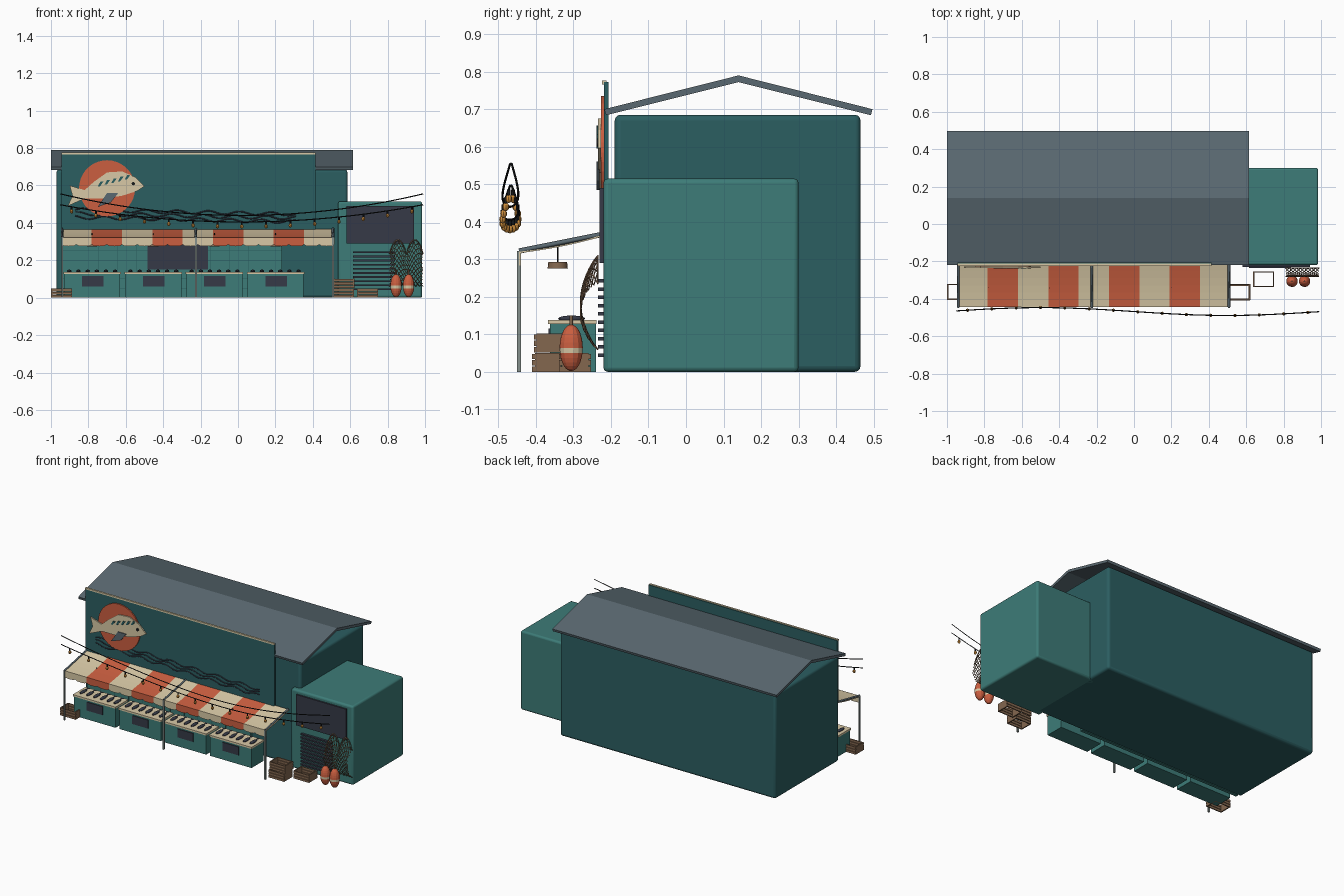
import bpy
import bmesh
from math import sin, cos, pi, radians
from mathutils import Matrix, Vector

default_cube = bpy.data.objects.get("Cube")
if default_cube:
    bpy.data.objects.remove(default_cube, do_unlink=True)


def make_material(name, hex_code):
    channels = [int(hex_code[i:i + 2], 16) / 255 for i in (0, 2, 4)]
    linear = [c / 12.92 if c < 0.04 else ((c + 0.055) / 1.055) ** 2.4 for c in channels]
    material = bpy.data.materials.new(name)
    material.use_nodes = True
    material.diffuse_color = (*linear, 1)
    material.node_tree.nodes["Principled BSDF"].inputs["Base Color"].default_value = (*linear, 1)
    return material


light_teal = make_material("light_teal", "3D7C78")
dark_teal = make_material("dark_teal", "2B5E61")
slate = make_material("slate", "5A6971")
cream = make_material("cream", "D8C9A6")
orange = make_material("orange", "CB5F40")
wood = make_material("wood", "83674F")
glass = make_material("dark_glass", "363A47")
black = make_material("black", "17191B")
amber = make_material("amber", "D08F3C")
pole_grey = make_material("pole_grey", "85908C")


def add_object(name, mesh, *materials):
    obj = bpy.data.objects.new(name, mesh)
    bpy.context.collection.objects.link(obj)
    for material in materials:
        mesh.materials.append(material)
    return obj


def finish(name, bm, *materials):
    bmesh.ops.recalc_face_normals(bm, faces=bm.faces)
    mesh = bpy.data.meshes.new(name)
    bm.to_mesh(mesh)
    bm.free()
    return add_object(name, mesh, *materials)


def add_box(bm, x, y, z):
    size = Matrix.Diagonal((x[1] - x[0], y[1] - y[0], z[1] - z[0], 1))
    centre = Vector((sum(x) / 2, sum(y) / 2, sum(z) / 2))
    bmesh.ops.create_cube(bm, size=1, matrix=Matrix.Translation(centre) @ size)


def box(name, x, y, z, material, bevel=0):
    bm = bmesh.new()
    add_box(bm, x, y, z)
    obj = finish(name, bm, material)
    if bevel:
        modifier = obj.modifiers.new("rounded_edges", "BEVEL")
        modifier.width, modifier.segments = bevel, 3
    return obj


def extrude_profile(name, points, offset, material):
    bm = bmesh.new()
    face = bm.faces.new([bm.verts.new(p) for p in points])
    result = bmesh.ops.extrude_face_region(bm, geom=[face])
    moved = [g for g in result["geom"] if isinstance(g, bmesh.types.BMVert)]
    bmesh.ops.translate(bm, verts=moved, vec=offset)
    return finish(name, bm, material)


def sign_plate(name, outline, front, material):
    return extrude_profile(name, [(x, front, z) for x, z in outline], (0, 0.008, 0), material)


def wires(name, paths, radius, material):
    curve = bpy.data.curves.new(name, "CURVE")
    curve.dimensions = "3D"
    curve.bevel_depth, curve.bevel_resolution = radius, 0
    curve.use_fill_caps = True
    for path in paths:
        spline = curve.splines.new("POLY")
        spline.points.add(len(path) - 1)
        for point, position in zip(spline.points, path):
            point.co = (*position, 1)
    helper = bpy.data.objects.new(name + "_path", curve)
    bpy.context.collection.objects.link(helper)
    bpy.context.view_layer.update()
    mesh = bpy.data.meshes.new_from_object(helper.evaluated_get(bpy.context.evaluated_depsgraph_get()))
    bpy.data.objects.remove(helper, do_unlink=True)
    mesh.materials.clear()
    return add_object(name, mesh, material)


def ball(bm, centre, size, segments=12):
    matrix = Matrix.Translation(centre) @ Matrix.Diagonal((*size, 1))
    bmesh.ops.create_uvsphere(bm, u_segments=segments, v_segments=segments, radius=1, matrix=matrix)


# Buildings and roof
box("main_building", (-0.97, 0.585), (-0.19, 0.465), (0, 0.685), dark_teal, 0.015)
box("annex", (0.535, 0.985), (-0.22, 0.30), (0, 0.515), light_teal, 0.012)
roof_profile = [(-0.218, 0.70), (0.14, 0.79), (0.497, 0.70), (0.493, 0.684), (0.14, 0.772), (-0.213, 0.684)]
extrude_profile("roof", [(-1, y, z) for y, z in roof_profile], (1.615, 0, 0), slate)

# Shop front wall with tile joints and a window
box("tiled_wall", (-0.945, 0.235), (-0.205, -0.185), (0, 0.36), light_teal)
bm = bmesh.new()
for i in range(1, 12):
    add_box(bm, (-0.946 + i * 0.1, -0.944 + i * 0.1), (-0.207, -0.2), (0, 0.36))
for i in range(1, 7):
    add_box(bm, (-0.945, 0.235), (-0.207, -0.2), (i * 0.05, i * 0.05 + 0.002))
finish("tile_joints", bm, dark_teal)
box("shop_window", (-0.485, -0.16), (-0.212, -0.2), (0.15, 0.33), glass)

# Sign board with disc, fish and waves
box("sign_board", (-0.945, 0.415), (-0.219, -0.207), (0.36, 0.772), dark_teal)
box("sign_trim", (-0.945, 0.415), (-0.224, -0.212), (0.766, 0.776), cream)
disc = [(-0.70 + 0.15 * cos(i * pi / 18), 0.585 + 0.15 * sin(i * pi / 18)) for i in range(36)]
sign_plate("sign_disc", disc, -0.227, orange)
fish = [(-0.50, 0.596), (-0.55, 0.645), (-0.62, 0.675), (-0.70, 0.67), (-0.77, 0.62), (-0.82, 0.575),
        (-0.90, 0.60), (-0.885, 0.545), (-0.91, 0.49), (-0.82, 0.53), (-0.72, 0.53), (-0.62, 0.545), (-0.54, 0.57)]
sign_plate("sign_fish", fish, -0.234, cream)
sign_plate("sign_fin", [(-0.70, 0.56), (-0.64, 0.56), (-0.68, 0.51), (-0.75, 0.485)], -0.239, slate)
for i in range(5):
    x, z = -0.75 + i * 0.036, 0.595 + i * 0.009
    stripe = [(x, z), (x + 0.012, z), (x + 0.03, z + 0.025), (x + 0.014, z + 0.025)]
    sign_plate(f"fish_stripe_{i}", stripe, -0.239, dark_teal)
eye = [(-0.56 + 0.009 * cos(i * pi / 6), 0.61 + 0.009 * sin(i * pi / 6)) for i in range(12)]
sign_plate("fish_eye", eye, -0.239, black)
waves = [[(-0.87 + i * 0.02, -0.222, 0.47 - row * 0.02 - i * 0.0004 + 0.009 * sin(i * 0.75 + row))
          for i in range(60)] for row in range(3)]
wires("sign_waves", waves, 0.0035, glass)

# Striped awning with scalloped valance
STRIPE = 1.46 / 9
bm = bmesh.new()


def awning_face(points, index):
    bm.faces.new([bm.verts.new(p) for p in points]).material_index = index


def cloth(x, t):
    return (x, -0.21 - 0.235 * t, 0.368 - 0.048 * t - 0.005 * sin(pi * t))


for i in range(9):
    left = -0.945 + i * STRIPE
    for row in range(6):
        a, b = row / 6, (row + 1) / 6
        awning_face([cloth(left, a), cloth(left, b), cloth(left + STRIPE, b), cloth(left + STRIPE, a)], i % 2)
    half = STRIPE / 2
    for start in (left, left + half):
        scallop = [(0, 0.321), (0, 0.284), (0.15, 0.277), (0.5, 0.275), (0.85, 0.277), (1, 0.284), (1, 0.321)]
        awning_face([(start + u * half, -0.445, z) for u, z in scallop], i % 2)
bmesh.ops.remove_doubles(bm, verts=bm.verts, dist=0.0001)
awning = finish("awning", bm, cream, orange)
awning.modifiers.new("cloth_thickness", "SOLIDIFY").thickness = 0.004

# Awning frame and hanging lamps
for i, x in enumerate((-0.94, -0.225, 0.508)):
    box(f"awning_post_{i}", (x - 0.005, x + 0.005), (-0.45, -0.44), (0, 0.322), pole_grey)
    wires(f"awning_rail_{i}", [[(x, -0.21, 0.369), (x, -0.445, 0.322)]], 0.007, slate)
for i in range(4):
    x = -0.78 + i * 0.327
    bm = bmesh.new()
    bmesh.ops.create_cone(bm, cap_ends=True, segments=16, radius1=0.027, radius2=0.025, depth=0.018,
                          matrix=Matrix.Translation((x, -0.342, 0.284)))
    finish(f"hanging_lamp_{i}", bm, wood)
    wires(f"lamp_cord_{i}", [[(x, -0.342, 0.29), (x, -0.342, 0.345)]], 0.002, black)

# Four display counters with fish on trays
for i in range(4):
    middle = -0.78 + i * 0.327
    box(f"counter_{i}", (middle - 0.15, middle + 0.15), (-0.362, -0.24), (0, 0.127), light_teal)
    box(f"counter_tray_{i}", (middle - 0.154, middle + 0.154), (-0.368, -0.238), (0.127, 0.138), cream)
    box(f"counter_panel_{i}", (middle - 0.055, middle + 0.06), (-0.367, -0.36), (0.06, 0.115), glass)
    bm = bmesh.new()
    for k in range(6):
        x = middle - 0.122 + k * 0.049
        ball(bm, (x, -0.305, 0.142), (0.012, 0.036, 0.008), 8)
        tail = [bm.verts.new(p) for p in ((x, -0.275, 0.144), (x - 0.012, -0.25, 0.143), (x + 0.012, -0.25, 0.143))]
        bm.faces.new(tail)
    finish(f"tray_fish_{i}", bm, glass)

# Annex window and vent slats
box("annex_window", (0.58, 0.94), (-0.23, -0.215), (0.29, 0.49), glass)
bm = bmesh.new()
for i in range(10):
    z = 0.04 + i * 0.022
    add_box(bm, (0.615, 0.84), (-0.235, -0.218), (z, z + 0.009))
finish("vent_slats", bm, glass)


# Open slatted crates
def crate(name, left, front, bottom):
    right, back = left + 0.113, front + 0.085
    bm = bmesh.new()
    for k in range(3):
        z = (bottom + k * 0.017, bottom + k * 0.017 + 0.014)
        add_box(bm, (left, right), (front, front + 0.007), z)
        add_box(bm, (left, right), (back - 0.007, back), z)
    for x in (left, right - 0.007):
        add_box(bm, (x, x + 0.007), (front + 0.007, back - 0.007), (bottom, bottom + 0.05))
    finish(name, bm, wood)


crate("crate_left", -1.0, -0.405, 0)
crate("crate_stack_bottom", 0.507, -0.41, 0)
crate("crate_stack_top", 0.51, -0.405, 0.052)
crate("crate_right", 0.636, -0.338, 0)

# Buoys with a pale band
for i, x in enumerate((0.845, 0.912)):
    bm = bmesh.new()
    ball(bm, (x, -0.306, 0.064), (0.031, 0.031, 0.062), 14)
    for face in bm.faces:
        face.material_index = int(0.045 < face.calc_center_median().z < 0.066)
    finish(f"buoy_{i}", bm, orange, cream)
    wires(f"buoy_stem_{i}", [[(x, -0.306, 0.12), (x, -0.306, 0.15)]], 0.005, wood)


# Draped fishing net hung from two points
def net_point(u, v):
    top = 0.235 + 0.075 * abs(sin(2 * pi * u)) ** 0.8
    return (0.81 + 0.18 * u, -0.235 - 0.046 * sin(pi * v) ** 0.8, top + (0.06 - top) * v)


strands = []
for k in range(-9, 10):
    steps = [j / 20 for j in range(21) if 0 <= k / 9 + j / 20 <= 1]
    if len(steps) > 1:
        strands.append([net_point(k / 9 + v, v) for v in steps])
        strands.append([net_point(1 - k / 9 - v, v) for v in steps])
strands.append([net_point(j / 24, 0) for j in range(25)])
wires("fishing_net", strands, 0.0022, wood)


# Two light strings with bulbs
def string_point(x, ends, sag):
    return Vector((x, -0.468 + 0.021 * sin(pi * (x + 1)), ends - sag * (1 - (x - 0.02) ** 2 / 0.94)))


span = [-0.95 + i * 1.94 / 48 for i in range(49)]
wires("light_strings", [[string_point(x, 0.555, 0.115) for x in span],
                        [string_point(x, 0.497, 0.092) for x in span]], 0.003, black)
bulbs, sockets = bmesh.new(), []
for i in range(15):
    hang = string_point(-0.89 + i * 0.13, 0.497, 0.092)
    sockets.append([hang, hang - Vector((0, 0, 0.018))])
    ball(bulbs, hang - Vector((0, 0, 0.025)), (0.009, 0.009, 0.011), 8)
finish("light_bulbs", bulbs, amber)
wires("bulb_sockets", sockets, 0.005, black)

# Smooth shading on the rounded parts
for obj in bpy.context.scene.objects:
    obj.select_set(obj.name.startswith(("main_building", "annex", "tray_fish", "light_bulbs", "hanging_lamp")))
bpy.context.view_layer.objects.active = bpy.data.objects["annex"]
bpy.ops.object.shade_smooth_by_angle(angle=radians(35))
